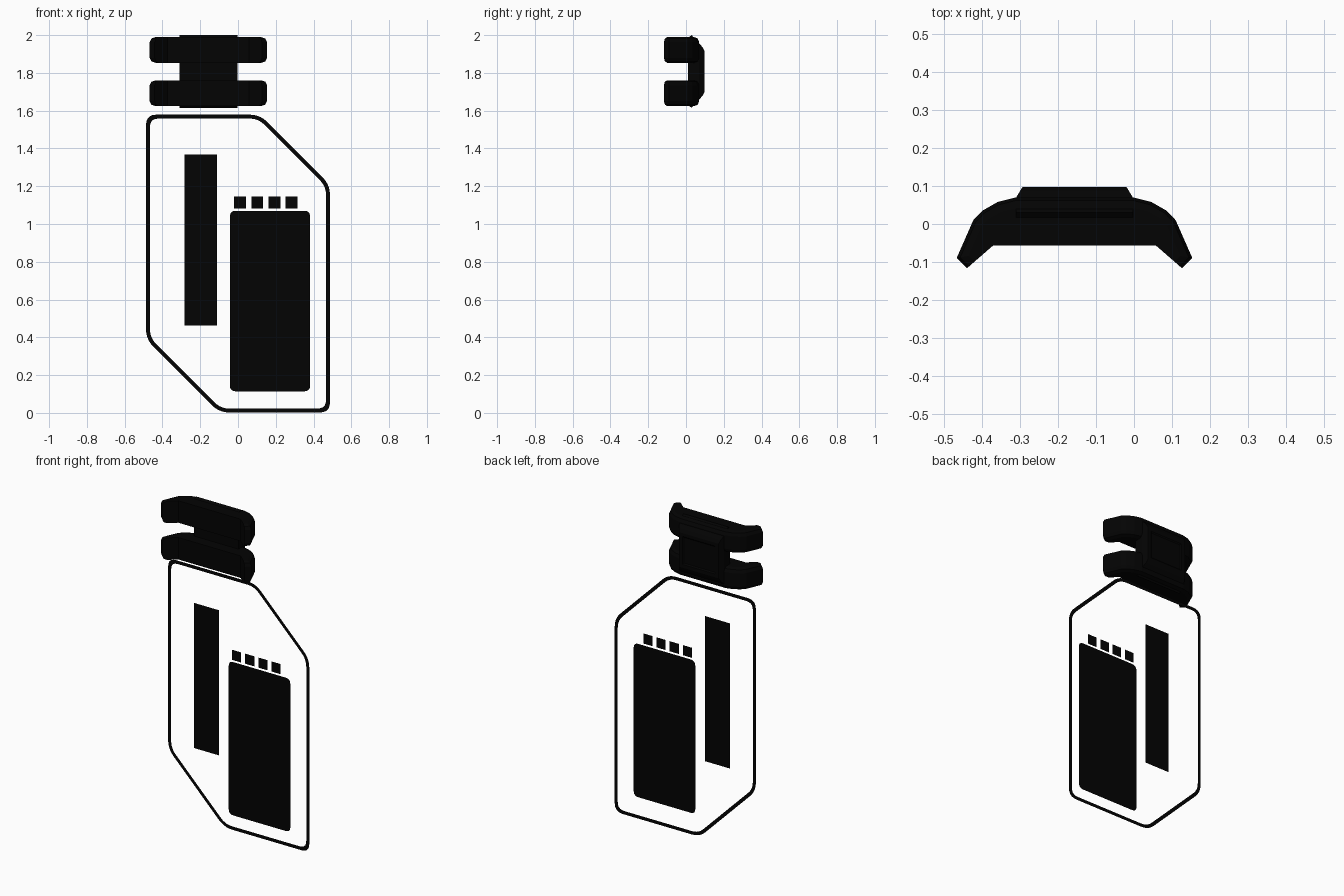
import bpy, bmesh
from mathutils import Vector

if "Cube" in bpy.data.objects:
    bpy.data.objects.remove(bpy.data.objects["Cube"])

BLACK = bpy.data.materials.new("black")
BLACK.diffuse_color = (0.001, 0.001, 0.001, 1)
BLACK.use_nodes = True
BLACK.node_tree.nodes["Principled BSDF"].inputs["Base Color"].default_value = BLACK.diffuse_color


def finish(bm, name):
    me = bpy.data.meshes.new(name)
    bm.to_mesh(me)
    bm.free()
    me.materials.append(BLACK)
    ob = bpy.data.objects.new(name, me)
    bpy.context.collection.objects.link(ob)
    return ob


def rect(x0, x1, z0, z1):
    return [Vector(p) for p in ((x0, z0), (x1, z0), (x1, z1), (x0, z1))]


def rounded(pts, r, steps=5):
    """Replace every corner by a short curve starting r away from it."""
    out = []
    for i, p in enumerate(pts):
        a = p + (pts[i - 1] - p).normalized() * r
        b = p + (pts[(i + 1) % len(pts)] - p).normalized() * r
        for k in range(steps + 1):
            t = k / steps
            out.append(a * (1 - t) ** 2 + p * 2 * t * (1 - t) + b * t * t)
    return out


def shrunk(pts, w):
    """Offset a counter-clockwise outline inwards by w."""
    out = []
    for i, p in enumerate(pts):
        d1 = (p - pts[i - 1]).normalized()
        d2 = (pts[(i + 1) % len(pts)] - p).normalized()
        n1, n2 = Vector((-d1.y, d1.x)), Vector((-d2.y, d2.x))
        out.append(p + (n1 + n2) * w / (1 + n1.dot(n2)))
    return out


def flat(name, y, loop):
    """One flat face standing at depth y."""
    bm = bmesh.new()
    bm.faces.new([bm.verts.new((p.x, y, p.y)) for p in loop])
    return finish(bm, name)


# Open card outline with two cut corners
corners = [Vector(p) for p in ((-0.1, 0.002), (0.487, 0.002), (0.487, 1.208),
                               (0.116, 1.579), (-0.487, 1.579), (-0.487, 0.389))]
bm = bmesh.new()
outer, inner = [[bm.verts.new((p.x, 0.007, p.y)) for p in loop] for loop in
                (rounded(corners, 0.055), rounded(shrunk(corners, 0.021), 0.045))]
for i in range(len(outer)):
    bm.faces.new((outer[i - 1], outer[i], inner[i], inner[i - 1]))
finish(bm, "card_border")

# Flat inlays floating just in front of the outline
Y = -0.03
flat("long_bar", Y, rect(-0.282, -0.11, 0.462, 1.367))
flat("large_block", Y, rounded(rect(-0.043, 0.382, 0.114, 1.07), 0.032))
for i in range(4):
    x = -0.02 + i * 0.0905
    flat(f"small_square_{i + 1}", Y, rect(x, x + 0.063, 1.082, 1.145))

# Two curved clip arms, mirrored about the clip centre
CX = -0.157
half = [(0.215, -0.057), (0.284, -0.117), (0.311, -0.09), (0.267, 0.01),
        (0.243, 0.035), (0.203, 0.058), (0.155, 0.07)]
profile = half + [(-x, y) for x, y in reversed(half)]
n = len(profile)
for name, z0, z1 in (("lower_arm", 1.624, 1.761), ("upper_arm", 1.853, 1.99)):
    bm = bmesh.new()
    rims = [[bm.verts.new((CX + x, y, z)) for x, y in profile] for z in (z0, z1)]
    for ring in rims:
        bm.faces.new(ring)
    for i in range(n):
        bm.faces.new((rims[0][i - 1], rims[0][i], rims[1][i], rims[1][i - 1]))
    bmesh.ops.recalc_face_normals(bm, faces=bm.faces)
    # round only the outer edges, from tip to tip
    edges = [bm.edges.get((r[i], r[i + 1])) for r in rims for i in range(1, n - 2)]
    bmesh.ops.bevel(bm, geom=edges, offset=0.027, segments=2, profile=0.5,
                    affect='EDGES')
    finish(bm, name)

# Back plate of the clip: chamfered, with a shallow recess in its rear face
sections = [(0.010, 0.154, 1.630, 1.985), (0.030, 0.154, 1.615, 2.000),
            (0.070, 0.154, 1.658, 1.957), (0.088, 0.143, 1.680, 1.935),
            (0.098, 0.137, 1.700, 1.915), (0.098, 0.112, 1.720, 1.895),
            (0.092, 0.106, 1.728, 1.887)]
bm = bmesh.new()
rings = [[bm.verts.new((p.x, y, p.y)) for p in rect(CX - w, CX + w, z0, z1)]
         for y, w, z0, z1 in sections]
for a, b in zip(rings, rings[1:]):
    for i in range(4):
        bm.faces.new((a[i - 1], a[i], b[i], b[i - 1]))
bm.faces.new(rings[0])
bm.faces.new(rings[-1])
bmesh.ops.recalc_face_normals(bm, faces=bm.faces)
finish(bm, "back_plate")
